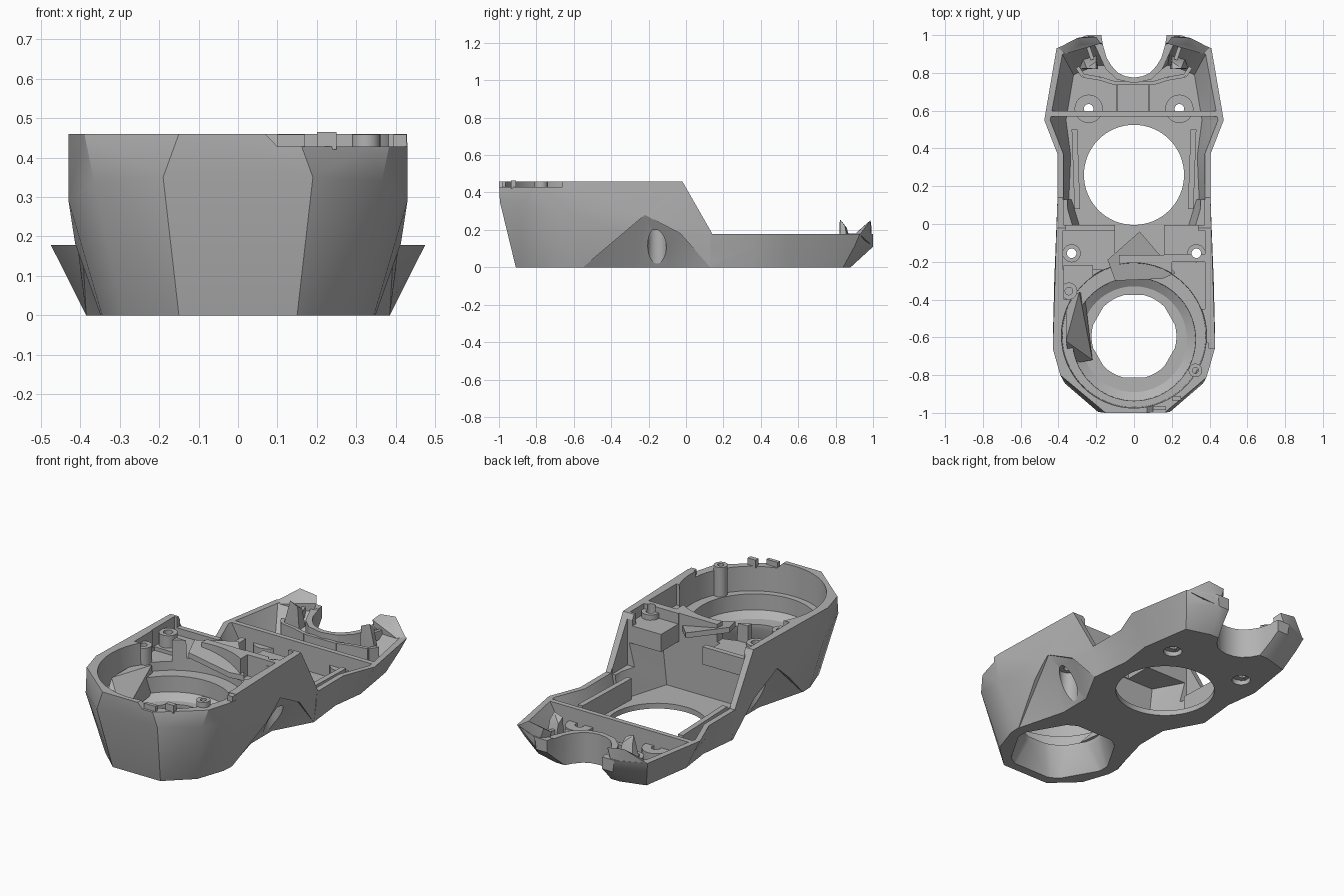
import bpy, bmesh, math
from mathutils import Vector

if "Cube" in bpy.data.objects:
    bpy.data.objects.remove(bpy.data.objects["Cube"])

grey = bpy.data.materials.new("plain grey")
grey.diffuse_color = (0.45, 0.45, 0.45, 1)
grey.use_nodes = True
grey.node_tree.nodes["Principled BSDF"].inputs["Base Color"].default_value = grey.diffuse_color


def finish(name, bm):
    bmesh.ops.recalc_face_normals(bm, faces=bm.faces[:])
    me = bpy.data.meshes.new(name)
    bm.to_mesh(me)
    bm.free()
    ob = bpy.data.objects.new(name, me)
    bpy.context.collection.objects.link(ob)
    return ob


def mirror(pts):
    return list(pts) + [(-p[0],) + tuple(p[1:]) for p in pts if p[0]]


def hull(name, pts):
    bm = bmesh.new()
    for p in pts:
        bm.verts.new(p)
    bmesh.ops.convex_hull(bm, input=bm.verts[:])
    bmesh.ops.delete(bm, geom=[v for v in bm.verts if not v.link_faces], context='VERTS')
    bmesh.ops.dissolve_limit(bm, angle_limit=0.01, verts=bm.verts[:], edges=bm.edges[:])
    return finish(name, bm)


def loft(name, rings):
    bm = bmesh.new()
    rows = [[bm.verts.new(p) for p in r] for r in rings]
    n = len(rows[0])
    for a, b in zip(rows, rows[1:]):
        for i in range(n):
            j = (i + 1) % n
            bm.faces.new((a[i], a[j], b[j], b[i]))
    bm.faces.new(rows[0])
    bm.faces.new(rows[-1])
    return finish(name, bm)


def ring(half, z):
    left = [(-x, y, z) for x, y in reversed(half) if x]
    return [(x, y, z) for x, y in half] + left


def turned(name, x, y, profile, n=48):
    return loft(name, [[(x + r * math.cos(2 * math.pi * i / n), y + r * math.sin(2 * math.pi * i / n), z)
                        for i in range(n)] for r, z in profile])


def box(name, x0, x1, y0, y1, z0, z1):
    return hull(name, [(x, y, z) for x in (x0, x1) for y in (y0, y1) for z in (z0, z1)])


def beam(name, a, b, w, z0, z1):
    a, b = Vector(a), Vector(b)
    d = (b - a).normalized()
    s = Vector((-d.y, d.x)) * w / 2
    return hull(name, [(p.x, p.y, z) for p in (a + s, a - s, b + s, b - s) for z in (z0, z1)])


def boolean(target, other, op='DIFFERENCE'):
    m = target.modifiers.new("bool", 'BOOLEAN')
    m.operation, m.solver, m.object = op, 'EXACT', other
    bpy.context.view_layer.update()
    dg = bpy.context.evaluated_depsgraph_get()
    me = bpy.data.meshes.new_from_object(target.evaluated_get(dg))
    target.modifiers.clear()
    target.data = me
    bpy.data.objects.remove(other)


def boss(name, x, y, r, hole, z0, z1):
    ob = turned(name, x, y, [(r, z0), (r, z1)], 24)
    boolean(ob, turned("cut", x, y, [(hole, z0 - .05), (hole, z1 + .05)], 24))


# Tall faceted front body
body = hull("main_housing", mirror([
    (.15, -.91, 0), (.29, -.78, 0), (.345, -.62, 0), (.345, -.5, 0), (.385, .14, 0),
    (.43, -.62, .29), (.422, -.3, .29), (.19, -.995, .35), (.365, -.845, .34),
    (.15, -1, .46), (.39, -.80, .46), (.43, -.66, .46), (.41, -.02, .46), (.405, .14, .18)]))

# Low rear tray, hollowed, with a wall around the rear notch
tray = loft("tray", [
    ring([(.385, .13), (.36, .36), (.385, .55), (.34, .84), (.2, .88)], 0),
    ring([(.400, .13), (.388, .36), (.44, .55), (.385, .9), (.24, 1.0)], .11),
    ring([(.405, .13), (.405, .37), (.475, .55), (.41, .93), (.25, 1.0)], .178)])
boolean(body, tray, 'UNION')
boolean(body, loft("cut", [
    ring([(.345, .13), (.335, .36), (.36, .55), (.32, .79), (.2, .84)], .03),
    ring([(.375, .13), (.375, .37), (.445, .55), (.38, .90), (.24, .96)], .18),
    ring([(.375, .13), (.375, .37), (.445, .55), (.38, .90), (.24, .96)], .5)]))
notch_wall = loft("notch_wall", [
    ring([(.22, .87), (.19, .85), (.15, .82), (.09, .765), (0, .745)], 0),
    ring([(.23, .99), (.2, .93), (.15, .82), (.09, .765), (0, .745)], .11),
    ring([(.23, .99), (.2, .93), (.15, .82), (.09, .765), (0, .745)], .172)])
boolean(body, notch_wall, 'UNION')
notch = [(.19, 1.1), (.165, .95), (.145, .88), (.12, .838), (.085, .80), (.045, .782), (0, .775)]
boolean(body, loft("cut", [ring(notch, -.1), ring(notch, .5)]))

# Pinched waist and screw recesses on both sides
for s in (1, -1):
    boolean(body, hull("cut", [(s * x, y, z) for x, y, z in [
        (.345, -.55, 0), (.27, -.27, 0), (.27, -.08, 0), (.385, .13, 0), (.395, -.03, .18), (.415, -.22, .28),
        (.345, -.55, -.03), (.27, -.27, -.03), (.27, -.08, -.03), (.385, .13, -.03),
        (.7, -.55, 0), (.7, .13, 0), (.7, -.03, .18), (.7, -.22, .28), (.7, -.55, -.03), (.7, .13, -.03)]]))
    boolean(body, turned("cut", s * .33, -.155, [(.05, -.1), (.05, .2)], 24))
    boolean(body, turned("cut", s * .33, -.155, [(.025, .1), (.025, .7)], 24))
    boolean(body, turned("cut", s * .24, .61, [(.05, -.1), (.05, .2)], 24))

# Stepped round bowl with a hexagonal funnel below it
boolean(body, turned("cut", 0, -.61, [(.28, .17), (.325, .20), (.33, .6)], 64))
boolean(body, turned("cut", 0, -.59, [(.38, .29), (.388, .6)], 64))


def soft_hex(r, z, split):
    return [(r * math.cos(math.radians(60 * k + d * split)), -.595 + r * math.sin(math.radians(60 * k + d * split)), z)
            for k in range(6) for d in (-1, -.5, 0, .5, 1)]


boolean(body, loft("cut", [soft_hex(.295, -.02, 6), soft_hex(.225, .14, 16), soft_hex(.225, .3, 16)]))

# Space under the deck, open towards the tray
boolean(body, hull("cut", mirror([
    (.24, -.17, .03), (.24, -.06, .03), (.34, .16, .03), (.27, -.17, .3), (.27, -.06, .3), (.36, -.005, .3)
    , (.37, .16, .3)])))
boolean(body, box("cut", -.372, .372, -.005, .3, .17, .7))

# Large round opening in the floor
boolean(body, turned("cut", 0, .26, [(.265, -.1), (.265, .2)], 64))

# Deck pockets, lowered rear rim, central cavity, side channels and lowered rim corner
boolean(body, box("cut", -.375, -.08, -.24, -.035, .36, .7))
boolean(body, box("cut", .06, .375, -.16, -.035, .40, .7))
boolean(body, box("cut", -.36, .34, -.05, .05, .40, .7))
boolean(body, box("cut", -.10, .16, -.165, .05, .25, .7))
boolean(body, box("cut", .2, .375, -.45, -.2, .34, .7))
boolean(body, box("cut", -.37, -.22, -.40, -.22, .34, .7))
boolean(body, hull("cut", [(x, y, z) for y in (-1.2, -.63)
                           for x, z in ((.1, .428), (.5, .428), (.06, .47), (.5, .47))]))

# Screw bosses
for s, side in ((1, "right"), (-1, "left")):
    boss("deck_boss_" + side, s * .33, -.155, .048, .025, .32, .43)
    boss("tray_boss_" + side, s * .24, .61, .075, .025, .028, .10)
boss("bowl_boss_rear", -.345, -.355, .045, .02, .27, .43)
boss("bowl_boss_front", .325, -.775, .036, .016, .25, .458)

# Pointed plate roofing the cavity in the deck
hull("deck_plate", [(x, y, z - d) for x, y, z in
                    [(.03, -.04, .43), (-.14, -.19, .45), (-.10, -.30, .43), (.15, -.29, .38), (.22, -.26, .37)]
                    for d in (0, .03)])

# Ramp and clips inside the bowl
hull("bowl_ramp", [(-.34, -.74, .19), (-.34, -.4, .19), (-.22, -.72, .19), (-.26, -.38, .19),
                   (-.36, -.62, .34), (-.36, -.42, .34), (-.29, -.36, .33)])
box("rim_clip_small", .10, .17, -.985, -.965, .42, .458)
box("rim_clip_tall", .20, .25, -.935, -.91, .42, .465)
box("rim_clip_side", .395, .428, -.66, -.63, .42, .458)

# Cross wall, curved rear rib and floor ribs of the tray
hull("cross_wall", [(s * x, y, z) for s in (1, -1) for y in (.57, .598)
                    for x, z in ((.37, .025), (.445, .178))])
arch = [(-.30, .83), (-.27, .785), (-.18, .77), (-.1, .745), (.1, .745), (.18, .77), (.27, .785), (.30, .83)]
for i, (a, b) in enumerate(zip(arch, arch[1:])):
    beam("rear_rib_%d" % i, a, b, .02, .025, .14)
for i, x in enumerate((-.09, .08)):
    beam("floor_rib_%d" % i, (x, .6), (x, .74), .012, .025, .06)

for s, side in ((1, "right"), (-1, "left")):
    # Side rails beside the round opening
    beam("side_rail_" + side, (s * .30, .08), (s * .315, .5), .03, .025, .15)
    # Angular rear prong and its catch
    hull("prong_" + side, [(s * x, y, z) for x, y, z in [
        (.24, .995, .115), (.20, .95, .13), (.20, .99, .235), (.30, .985, .25), (.175, .955, .21),
        (.28, .95, .22), (.405, .93, .175), (.37, .90, .175)]])
    hull("catch_" + side, [(s * x, y, z) for x, y, z in [
        (.19, .82, .1), (.29, .82, .1), (.20, .89, .1), (.27, .87, .1),
        (.20, .82, .235), (.25, .825, .255), (.20, .86, .21), (.26, .85, .22)]])
    beam("prong_web_" + side, (s * .22, .87), (s * .25, .96), .02, .13, .18)

# Colour and shading
for ob in list(bpy.context.scene.objects):
    ob.data.materials.clear()
    ob.data.materials.append(grey)
    for p in ob.data.polygons:
        p.material_index = 0
    ob.select_set(True)
    bpy.context.view_layer.objects.active = ob
bpy.ops.object.shade_smooth_by_angle(angle=math.radians(28))
